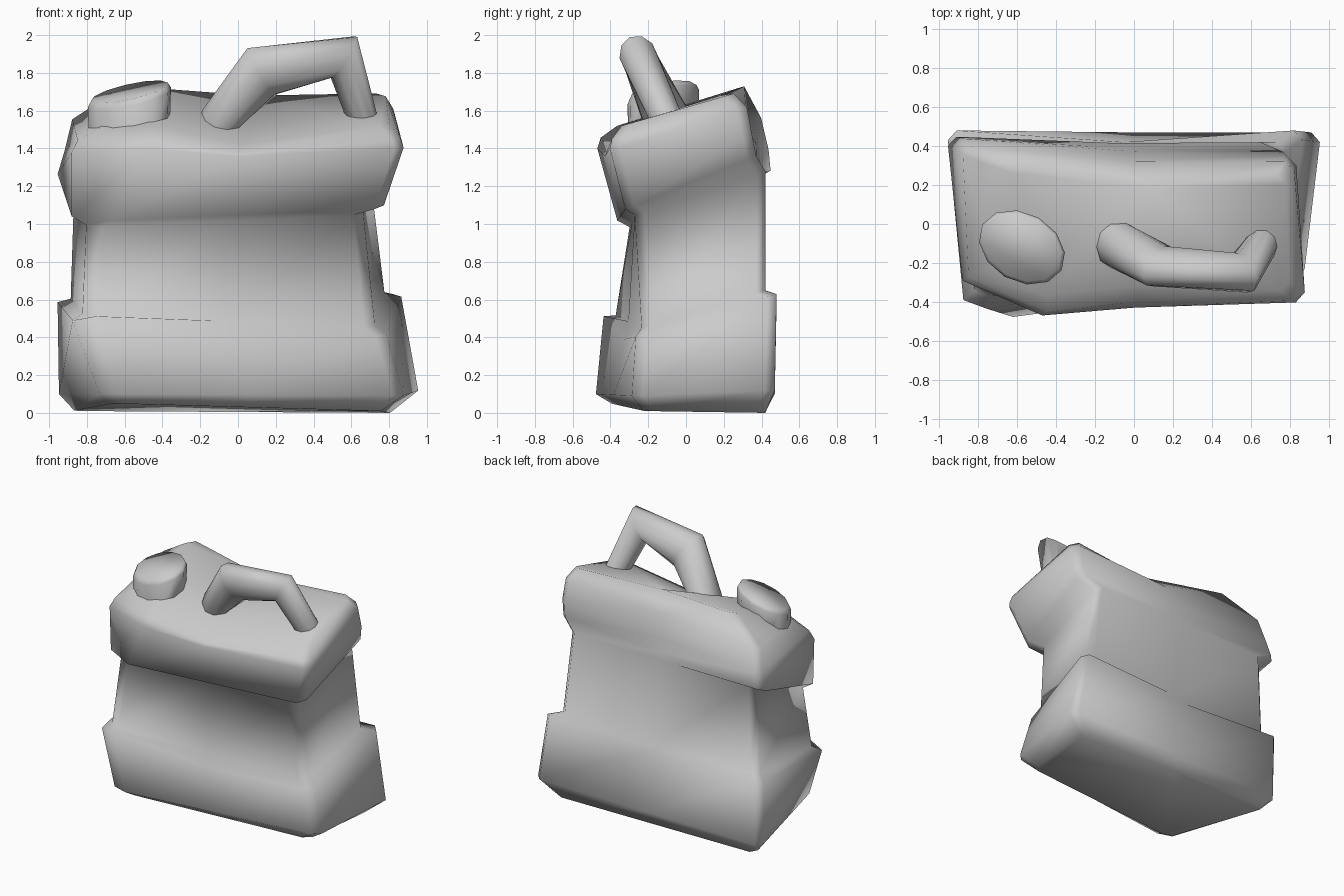
import bpy, bmesh, math
from mathutils import Vector

cube = bpy.data.objects.get("Cube")
if cube:
    bpy.data.objects.remove(cube, do_unlink=True)

grey = bpy.data.materials.new("plain_grey")
grey.use_nodes = True
grey.diffuse_color = (0.6, 0.6, 0.6, 1)
grey.node_tree.nodes["Principled BSDF"].inputs["Base Color"].default_value = (0.6, 0.6, 0.6, 1)


def loft(name, rings, caps=None):
    """Skin a stack of equal-sized rings and close both ends."""
    bm = bmesh.new()
    rows = [[bm.verts.new(p) for p in ring] for ring in rings]
    n = len(rows[0])
    for low, high in zip(rows, rows[1:]):
        for i in range(n):
            j = (i + 1) % n
            bm.faces.new((low[i], low[j], high[j], high[i]))
    for row in (rows[0], rows[-1]):
        for loop in caps or [range(n)]:
            bm.faces.new([row[i] for i in loop])
    bmesh.ops.recalc_face_normals(bm, faces=bm.faces)
    mesh = bpy.data.meshes.new(name)
    bm.to_mesh(mesh)
    bm.free()
    mesh.materials.append(grey)
    obj = bpy.data.objects.new(name, mesh)
    bpy.context.collection.objects.link(obj)
    bpy.ops.object.select_all(action="DESELECT")
    obj.select_set(True)
    bpy.context.view_layer.objects.active = obj
    bpy.ops.object.shade_smooth_by_angle(angle=math.radians(80))
    return obj


def body_ring(corners, cut, front_dent, back_dent):
    """Four corners, cut off, with a dented middle point on the front and back."""
    fl, fr, br, bl = map(Vector, corners)

    def toward(a, b, distance):
        return a + (b - a).normalized() * distance

    front = (fl + fr) / 2 + Vector((0, 0.4 * front_dent, -front_dent))
    back = (bl + br) / 2 + Vector((0, -back_dent, -0.3 * back_dent))
    side = toward(fl, bl, 0.5 * cut) - Vector((0, 0, front_dent / 2))
    small = 0.05
    return [side, toward(fl, fr, cut), front,
            toward(fr, fl, small), toward(fr, br, small),
            toward(br, fr, small), toward(br, bl, small), back,
            toward(bl, br, small), toward(bl, fl, small)]


# Crumpled can: base, recessed waist, leaning shoulder
# each has four corners, the front corner cut and the front and back dents
sections = [
    ([(-.66, -.40, .05), (.75, -.22, .01), (.81, .42, .00), (-.88, .42, .01)], .07, 0, 0),
    ([(-.72, -.49, .10), (.87, -.28, .09), (.96, .47, .12), (-.96, .47, .10)], .10, 0, 0),
    ([(-.87, -.45, .52), (.78, -.26, .40), (.87, .48, .63), (-.96, .48, .59)], .12, .07, .06),
    ([(-.82, -.38, .52), (.72, -.23, .45), (.78, .42, .65), (-.89, .42, .61)], .08, 0, 0),
    ([(-.80, -.30, .98), (.66, -.27, 1.05), (.70, .42, 1.28), (-.87, .41, 1.26)], .08, 0, 0),
    ([(-.87, -.37, 1.01), (.77, -.32, 1.08), (.81, .37, 1.36), (-.96, .45, 1.28)], .2, 0, .02),
    ([(-.87, -.49, 1.40), (.88, -.40, 1.40), (.83, .35, 1.46), (-.92, .44, 1.39)], .4, .04, .02),
    ([(-.84, -.47, 1.46), (.86, -.39, 1.45), (.82, .32, 1.62), (-.88, .40, 1.56)], .4, .08, .04),
    ([(-.75, -.37, 1.52), (.80, -.34, 1.52), (.78, .25, 1.69), (-.62, .31, 1.73)], .3, .1, .1),
]
loft("can_body", [body_ring(*section) for section in sections],
     [(0, 1, 2, 7, 8, 9), (2, 3, 4, 5, 6, 7)])


# Squashed, tilted cap
def cap_ring(height, scale, tilt):
    points = []
    turn = math.radians(-30)
    for i in range(12):
        a = math.tau * i / 12
        u, v = 0.235 * scale * math.cos(a), 0.175 * scale * math.sin(a)
        x = u * math.cos(turn) - v * math.sin(turn)
        y = u * math.sin(turn) + v * math.cos(turn)
        points.append((x - 0.575, y - 0.12, height + tilt * (x + 0.9 * y)))
    return points


loft("cap", [cap_ring(1.45, 0.97, 0.2), cap_ring(1.67, 1.0, 0.27),
             cap_ring(1.70, 0.92, 0.27)])

# Handle: oval tube swept along a bent path that leans forward
# each point has x, z, thickness in the bend and thickness across it
tilt = 0.45
across = Vector((0, 1, tilt)).normalized()
path = [(-.12, 1.38, .10, .14), (-.09, 1.56, .11, .13), (.13, 1.81, .155, .10),
        (.56, 1.885, .135, .10), (.69, 1.46, .075, .085)]
points = [Vector((x, -0.10 - tilt * (z - 1.55), z)) for x, z, bend, width in path]
handle_rings = []
for i, (point, (x, z, bend, width)) in enumerate(zip(points, path)):
    before = point - points[i - 1] if i else points[1] - point
    after = points[i + 1] - point if i < len(points) - 1 else before
    along = (before.normalized() + after.normalized()).normalized()
    side = along.cross(across).normalized()
    angles = [math.tau * k / 10 for k in range(10)]
    handle_rings.append([point + side * bend * math.cos(a) + across * width * math.sin(a)
                         for a in angles])
loft("handle", handle_rings)
